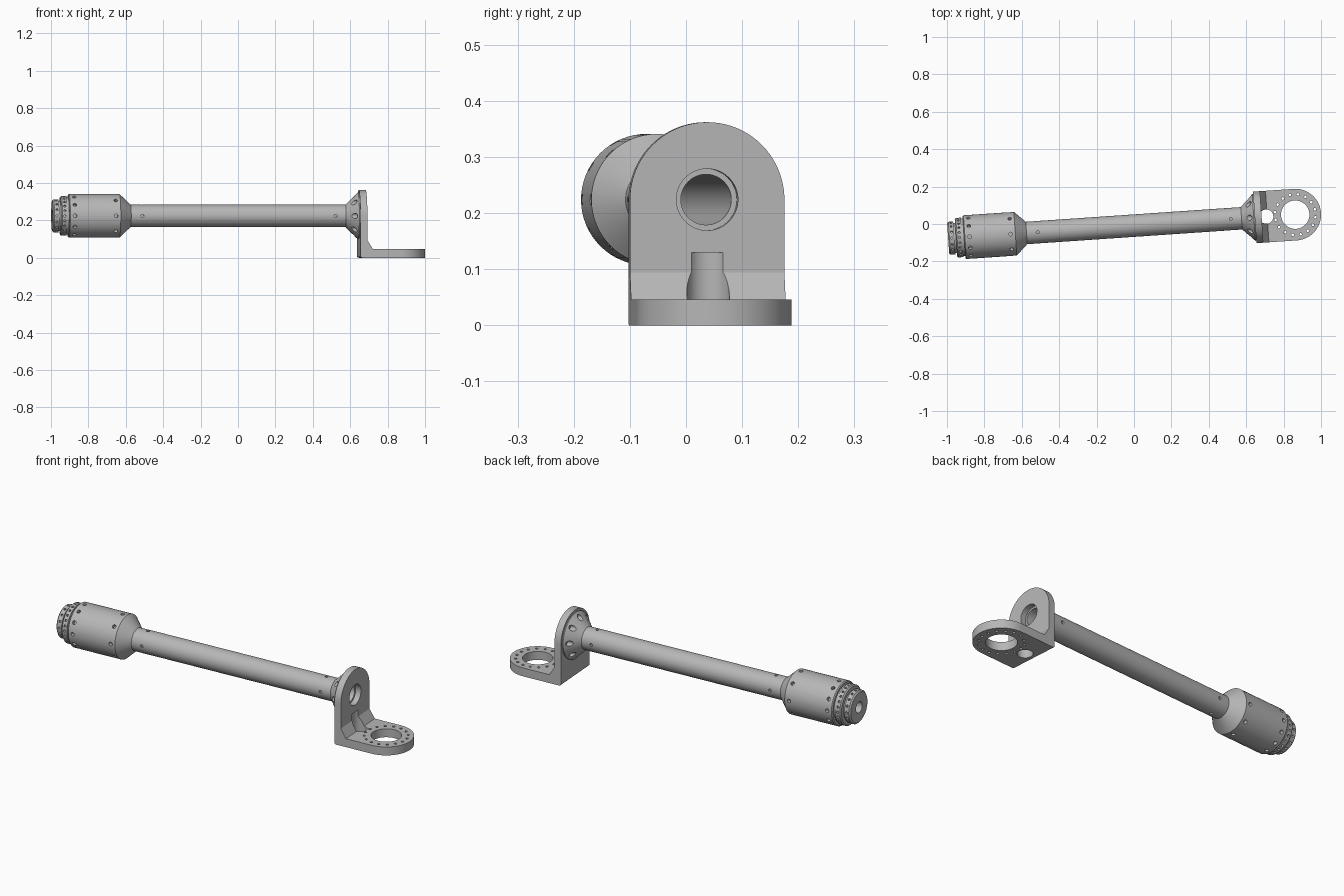
import bpy, bmesh, math
from mathutils import Matrix, Vector

if "Cube" in bpy.data.objects:
    bpy.data.objects.remove(bpy.data.objects["Cube"], do_unlink=True)

# One colour
metal = bpy.data.materials.new("machined grey metal")
metal.use_nodes = True
GREY = (0.47, 0.47, 0.47, 1)
metal.diffuse_color = GREY
metal.node_tree.nodes["Principled BSDF"].inputs["Base Color"].default_value = GREY

# Local frame: x along the arm, origin under the eye of the foot plate
PLACE = Matrix.Translation((0.862, 0.05, 0)) @ Matrix.Rotation(math.radians(3.9), 4, 'Z')
AXIS_Z = 0.224
BACK = -0.217      # rear face of the bracket
HALF = 0.138       # bracket half width


def to_object(name, bm):
    bmesh.ops.recalc_face_normals(bm, faces=bm.faces)
    mesh = bpy.data.meshes.new(name)
    bm.to_mesh(mesh)
    bm.free()
    obj = bpy.data.objects.new(name, mesh)
    bpy.context.collection.objects.link(obj)
    obj.matrix_world = PLACE
    mesh.materials.append(metal)
    return obj


def add_rod(bm, start, end, radius, sides=16):
    start, end = Vector(start), Vector(end)
    span = end - start
    turn = span.to_track_quat('Z', 'Y').to_matrix().to_4x4()
    bmesh.ops.create_cone(bm, cap_ends=True, segments=sides, radius1=radius, radius2=radius,
                          depth=span.length, matrix=Matrix.Translation((start + end) / 2) @ turn)


def prism(name, points, offset):
    bm = bmesh.new()
    face = bm.faces.new([bm.verts.new(p) for p in points])
    grown = bmesh.ops.extrude_face_region(bm, geom=[face])["geom"]
    bmesh.ops.translate(bm, vec=offset, verts=[v for v in grown if isinstance(v, bmesh.types.BMVert)])
    return to_object(name, bm)


def boolean(target, cutter, operation):
    bpy.context.view_layer.update()
    mod = target.modifiers.new("cut", 'BOOLEAN')
    mod.operation, mod.solver, mod.object = operation, 'EXACT', cutter
    bpy.ops.object.select_all(action='DESELECT')
    bpy.context.view_layer.objects.active = target
    target.select_set(True)
    bpy.ops.object.modifier_apply(modifier=mod.name)
    bpy.data.objects.remove(cutter, do_unlink=True)


def finish(obj):
    bpy.ops.object.select_all(action='DESELECT')
    bpy.context.view_layer.objects.active = obj
    obj.select_set(True)
    bpy.ops.object.shade_smooth_by_angle(angle=math.radians(28))


def around(count, shift=0.0):
    return [math.tau * (i + shift) / count for i in range(count)]


# Hollow arm: end cap, stepped collars, drum, tube and flared flange, turned as one profile
profile = [(-1.86, .03), (-1.86, .08), (-1.853, .088), (-1.827, .088), (-1.827, .08),
           (-1.818, .08), (-1.818, .1), (-1.812, .106), (-1.785, .106), (-1.785, .1),
           (-1.775, .1), (-1.775, .112), (-1.77, .117), (-1.5, .117), (-1.44, .06),
           (-.288, .06), (-.222, .125), (-.21, .125), (-.21, .045), (-1.8, .045), (-1.8, .03)]
bm = bmesh.new()
verts = [bm.verts.new((u, 0, AXIS_Z + r)) for u, r in profile]
edges = [bm.edges.new((a, b)) for a, b in zip(verts, verts[1:] + verts[:1])]
bmesh.ops.spin(bm, geom=verts + edges, cent=(0, 0, AXIS_Z), axis=(1, 0, 0),
               angle=math.tau, steps=64, use_merge=True)
bmesh.ops.remove_doubles(bm, verts=bm.verts, dist=1e-5)
arm = to_object("hollow_arm", bm)

# Radial screw holes: position, surface radius, count, hole radius, depth
holes = bmesh.new()
rows = [(-1.84, .088, 16, .006, .012), (-1.799, .106, 24, .006, .012),
        (-1.745, .117, 12, .01, .02), (-1.525, .117, 8, .01, .02),
        (-1.38, .06, 4, .008, .01), (-.345, .06, 4, .008, .01)]
for u, surface, count, size, depth in rows:
    for a in around(count):
        out = Vector((0, math.cos(a), math.sin(a)))
        base = Vector((u, 0, AXIS_Z))
        add_rod(holes, base + out * (surface - depth), base + out * (surface + .02), size)

# Lengthwise bolt pockets in the flared flange
for a in around(8):
    y, z = .102 * math.cos(a), AXIS_Z + .102 * math.sin(a)
    add_rod(holes, (-.32, y, z), (-.225, y, z), .014)
boolean(arm, to_object("arm_hole_cutter", holes), 'DIFFERENCE')
finish(arm)

# Angle bracket: side profile trimmed by the foot outline and the arched plate outline
round_corner = [(BACK + .01 - .01 * math.sin(t), -.2, .01 - .01 * math.cos(t))
                for t in (0, math.pi / 6, math.pi / 3, math.pi / 2)]
side = round_corner + [(BACK, -.2, .4), (-.18, -.2, .4), (-.18, -.2, .094),
                       (-.15, -.2, .046), (.2, -.2, .046), (.2, -.2, 0)]
bracket = prism("angle_bracket", side, (0, .4, 0))

half_turn = [math.pi * i / 40 for i in range(41)]
foot = [(-.3, -HALF, -.1), *[(HALF * math.sin(t), -HALF * math.cos(t), -.1) for t in half_turn],
        (-.3, HALF, -.1)]
boolean(bracket, prism("foot_outline", foot, (0, 0, .7)), 'INTERSECT')
arch = [(-.4, -HALF, -.1), *[(-.4, -HALF * math.cos(t), AXIS_Z + HALF * math.sin(t))
                             for t in half_turn], (-.4, HALF, -.1)]
boolean(bracket, prism("arch_outline", arch, (.7, 0, 0)), 'INTERSECT')

# Bracket openings: arm bore, foot eye, bolt circle and relief hole in the bend
openings = bmesh.new()
add_rod(openings, (-.3, 0, AXIS_Z), (-.1, 0, AXIS_Z), .055, 48)
add_rod(openings, (0, 0, -.1), (0, 0, .1), .076, 48)
add_rod(openings, (-.155, 0, -.1), (-.155, 0, .13), .038, 32)
for a in around(16, .5):
    x, y = .109 * math.cos(a), .109 * math.sin(a)
    add_rod(openings, (x, y, -.1), (x, y, .1), .007)
boolean(bracket, to_object("bracket_hole_cutter", openings), 'DIFFERENCE')
finish(bracket)
